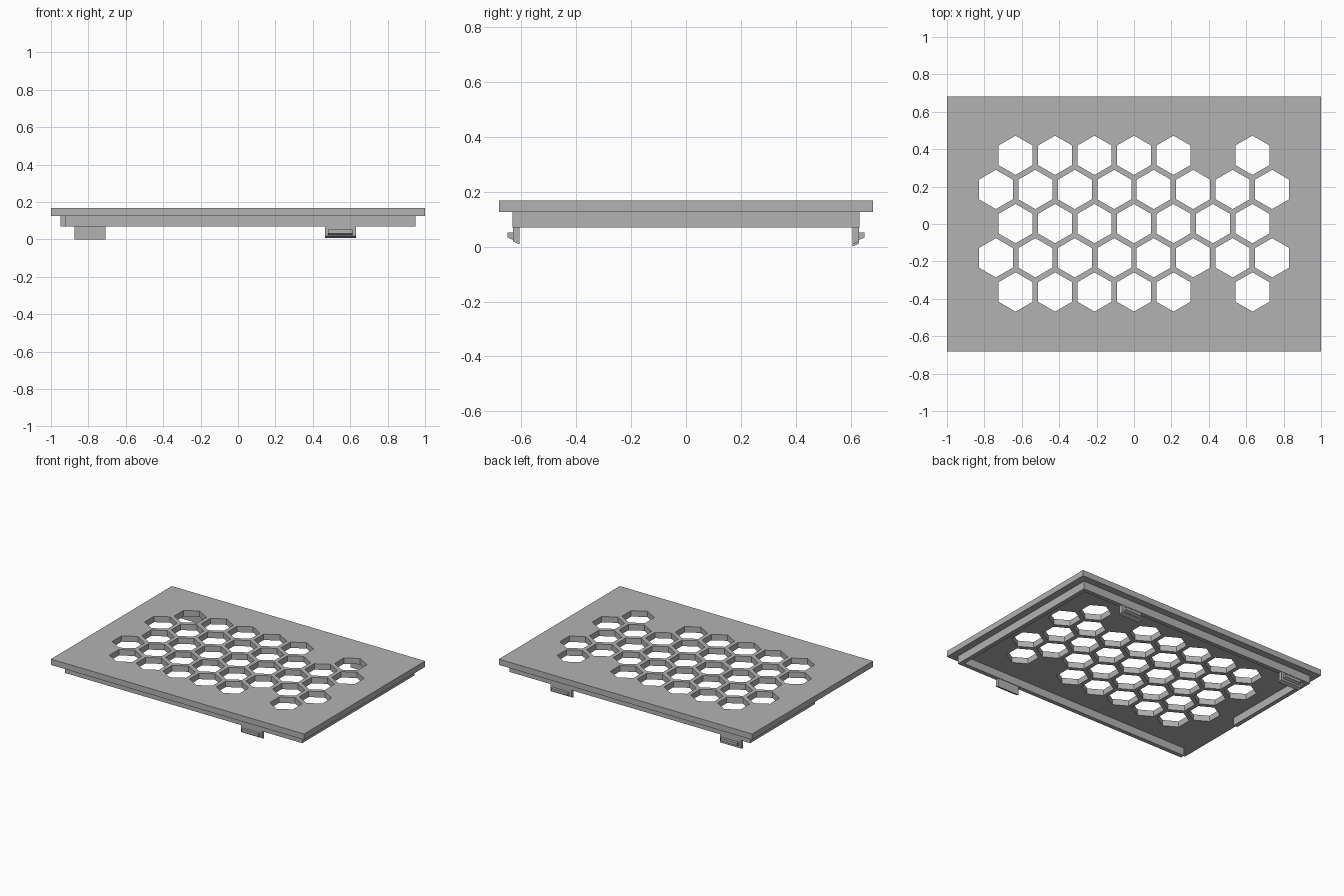
import bpy, bmesh, math
from mathutils import Vector

cube = bpy.data.objects.get("Cube")
if cube:
    bpy.data.objects.remove(cube, do_unlink=True)

grey = bpy.data.materials.new("matte grey")
grey.use_nodes = True
grey.diffuse_color = (0.45, 0.45, 0.45, 1)
grey.node_tree.nodes["Principled BSDF"].inputs["Base Color"].default_value = (0.45, 0.45, 0.45, 1)

PLATE_TOP, PLATE_BOTTOM, RIM_BOTTOM = 0.168, 0.126, 0.07
HALF_X, HALF_Y = 1.0, 0.682


def prism(bm, points, direction):
    """Extrude a closed outline of 3D points along a direction."""
    face = bm.faces.new([bm.verts.new(p) for p in points])
    new = bmesh.ops.extrude_face_region(bm, geom=[face])["geom"]
    verts = [v for v in new if isinstance(v, bmesh.types.BMVert)]
    bmesh.ops.translate(bm, verts=verts, vec=Vector(direction))


def finish(name, bm):
    bmesh.ops.recalc_face_normals(bm, faces=bm.faces)
    mesh = bpy.data.meshes.new(name)
    bm.to_mesh(mesh)
    bm.free()
    mesh.materials.append(grey)
    obj = bpy.data.objects.new(name, mesh)
    bpy.context.collection.objects.link(obj)
    return obj


# Cover plate
bm = bmesh.new()
corners = [(-1, -1), (1, -1), (1, 1), (-1, 1)]
prism(bm, [(x * HALF_X, y * HALF_Y, PLATE_BOTTOM) for x, y in corners],
      (0, 0, PLATE_TOP - PLATE_BOTTOM))
plate = finish("cover_plate", bm)

# Honeycomb holes: staggered rows, one cell left solid in each outer row
pitch, radius = 0.211, 0.105
bm = bmesh.new()
for row in range(-2, 3):
    count = 8 if row % 2 else 7
    for i in range(count):
        if abs(row) == 2 and i == 5:
            continue
        cx = (i - (count - 1) / 2) * pitch
        cy = row * pitch * math.sqrt(3) / 2 + 0.002
        angles = [math.radians(60 * k + 30) for k in range(6)]
        prism(bm, [(cx + radius * math.cos(a), cy + radius * math.sin(a), 0.05)
                   for a in angles], (0, 0, 0.2))
cutter = finish("hole_cutter", bm)
cutter.hide_render = True
cut = plate.modifiers.new("honeycomb", "BOOLEAN")
cut.operation, cut.solver, cut.object = "DIFFERENCE", "EXACT", cutter
bpy.context.view_layer.objects.active = plate
bpy.ops.object.modifier_apply(modifier="honeycomb")
bpy.data.objects.remove(cutter, do_unlink=True)

# Locating rim under the plate, open at one corner
ox, oy, wall = 0.95, 0.632, 0.03
ix, iy = ox - wall, oy - wall
outline = [(-0.925, -oy), (ox, -oy), (ox, oy), (-ox, oy), (-ox, -0.1),
           (-ix, -0.1), (-ix, iy), (ix, iy), (ix, -iy), (-0.925, -iy)]
bm = bmesh.new()
prism(bm, [(x, y, RIM_BOTTOM) for x, y in outline], (0, 0, PLATE_BOTTOM - RIM_BOTTOM))
finish("locating_rim", bm)


def clip(name, cx, side, bottom):
    """Snap clip: a wide tab with a chamfered end and a narrower hook."""
    tab = [(0.606, RIM_BOTTOM), (0.63, RIM_BOTTOM), (0.63, bottom + 0.011), (0.606, bottom)]
    hook = [(0.63, 0.052), (0.65, 0.052), (0.65, 0.033), (0.63, 0.024)]
    bm = bmesh.new()
    for profile, half in ((tab, 0.083), (hook, 0.066)):
        prism(bm, [(cx - half, side * y, z) for y, z in profile], (2 * half, 0, 0))
    finish(name, bm)


# Snap clips
clip("front_clip", 0.547, -1, 0.008)
clip("back_left_clip", 0.547, 1, 0.008)
clip("back_right_clip", -0.792, 1, 0.0)
